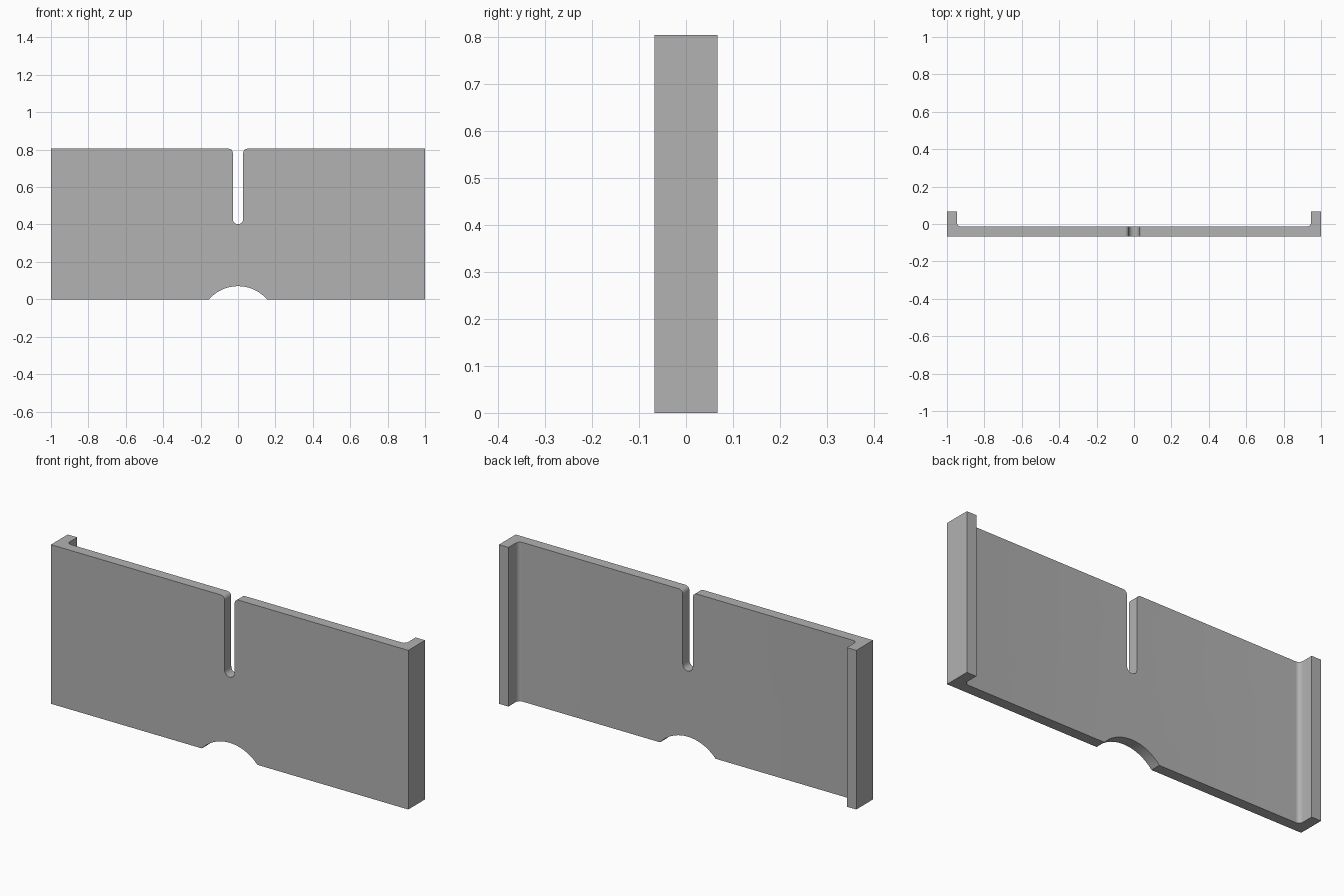
import bpy
import bmesh
from math import sin, cos, asin, pi, radians
from mathutils import Vector

cube = bpy.data.objects.get("Cube")
if cube:
    bpy.data.objects.remove(cube, do_unlink=True)

HEIGHT, DEPTH = 0.805, 0.067      # full height, half depth
WALL = 0.053                      # sheet thickness
FILLET = 0.022                    # inside corner radius
SLOT, SLOT_BOTTOM, LIP = 0.028, 0.402, 0.022
NOTCH_W, NOTCH_H = 0.155, 0.07

grey = bpy.data.materials.new("plain grey")
grey.use_nodes = True
colour = (0.445, 0.445, 0.445, 1)
grey.diffuse_color = colour
grey.node_tree.nodes["Principled BSDF"].inputs["Base Color"].default_value = colour


def arc(cx, cy, r, a0, a1, n):
    """Points along an arc, angles in radians."""
    return [(cx + r * cos(a0 + (a1 - a0) * i / n),
             cy + r * sin(a0 + (a1 - a0) * i / n)) for i in range(n + 1)]


def prism(name, points, direction):
    """Closed 3D outline extruded along a direction."""
    bm = bmesh.new()
    face = bm.faces.new([bm.verts.new(p) for p in points])
    ext = bmesh.ops.extrude_face_region(bm, geom=[face])["geom"]
    bmesh.ops.translate(bm, vec=Vector(direction),
                        verts=[v for v in ext if isinstance(v, bmesh.types.BMVert)])
    bmesh.ops.recalc_face_normals(bm, faces=bm.faces)
    mesh = bpy.data.meshes.new(name)
    bm.to_mesh(mesh)
    bm.free()
    mesh.materials.append(grey)
    obj = bpy.data.objects.new(name, mesh)
    bpy.context.collection.objects.link(obj)
    return obj


# Panel with a returned flange at each end, as a channel section
inner = 1 - WALL
back = -DEPTH + WALL
half = [(1, -DEPTH), (1, DEPTH), (inner, DEPTH)]
half += arc(inner - FILLET, back + FILLET, FILLET, 0, -pi / 2, 10)
section = half + [(-x, y) for x, y in reversed(half)]
panel = prism("flanged_panel", [(x, y, 0) for x, y in section], (0, 0, HEIGHT))

# Slot with a round end and rounded lips
right = arc(0, SLOT_BOTTOM + SLOT, SLOT, -pi / 2, 0, 10)
right += arc(SLOT + LIP, HEIGHT - LIP, LIP, pi, pi / 2, 8)
right.append((SLOT + LIP, HEIGHT + 0.1))
slot = right + [(-x, z) for x, z in reversed(right[1:])]

# Shallow arched notch in the bottom edge
radius = (NOTCH_W ** 2 + NOTCH_H ** 2) / (2 * NOTCH_H)
spread = asin(NOTCH_W / radius)
notch = arc(0, NOTCH_H - radius, radius, pi / 2 - spread, pi / 2 + spread, 32)
notch += [(-NOTCH_W, -0.1), (NOTCH_W, -0.1)]

bpy.context.view_layer.objects.active = panel
for name, outline in (("slot_cutter", slot), ("notch_cutter", notch)):
    cutter = prism(name, [(x, -0.2, z) for x, z in outline], (0, 0.4, 0))
    cutter.hide_render = True
    cut = panel.modifiers.new(name, 'BOOLEAN')
    cut.operation = 'DIFFERENCE'
    cut.solver = 'EXACT'
    cut.object = cutter
    bpy.ops.object.modifier_apply(modifier=cut.name)
    bpy.data.objects.remove(cutter, do_unlink=True)

# Smooth the curved walls, keep the edges crisp
bpy.ops.object.select_all(action='DESELECT')
panel.select_set(True)
bpy.ops.object.shade_smooth_by_angle(angle=radians(30))
